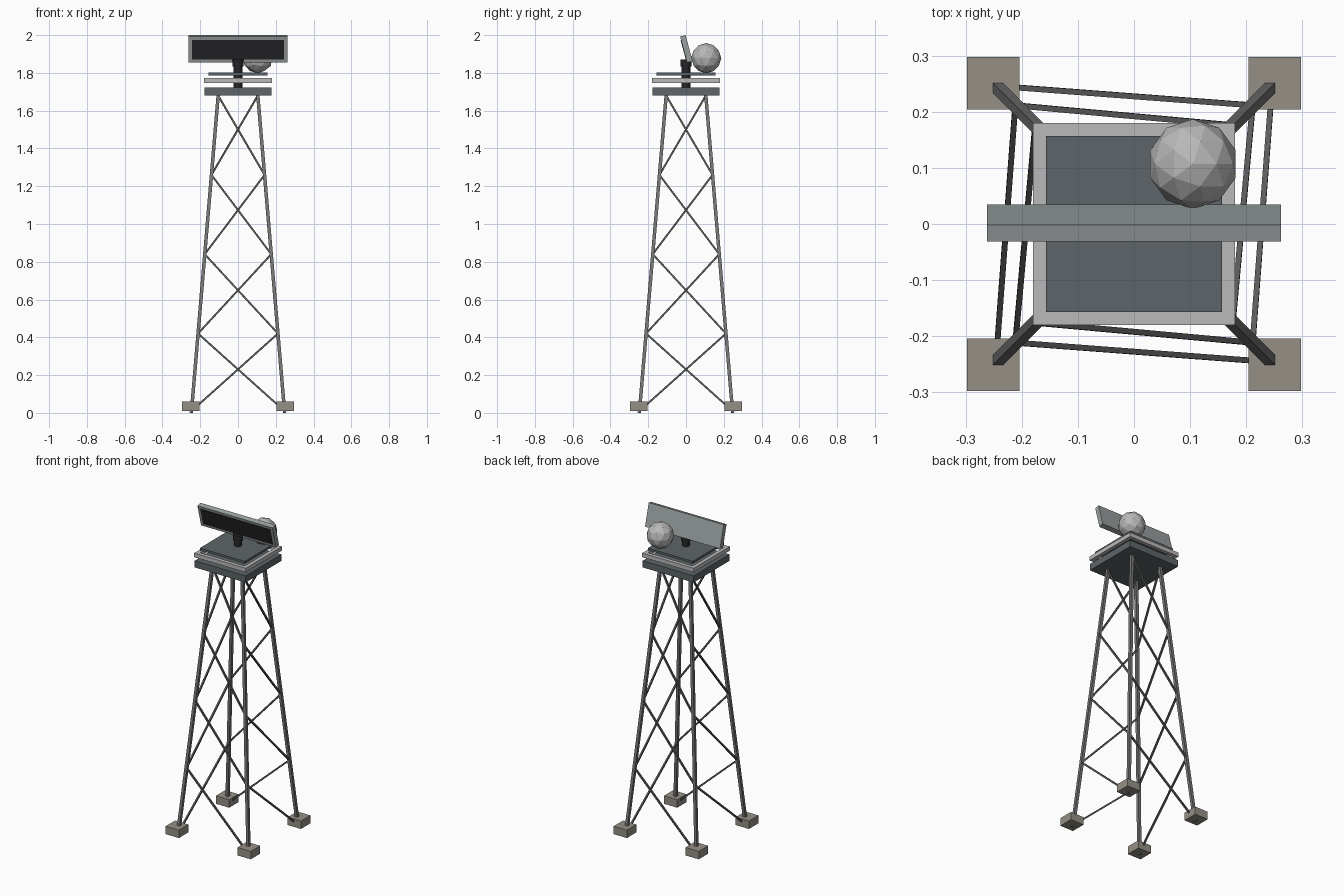
import bpy, math
from mathutils import Vector

if "Cube" in bpy.data.objects:
    bpy.data.objects.remove(bpy.data.objects["Cube"])


def material(name, rgb):
    m = bpy.data.materials.new(name)
    m.diffuse_color = (*rgb, 1)
    m.use_nodes = True
    m.node_tree.nodes["Principled BSDF"].inputs["Base Color"].default_value = m.diffuse_color
    return m


STEEL = material("steel", (0.19, 0.19, 0.19))
BRACE = material("brace_steel", (0.11, 0.11, 0.11))
CONCRETE = material("concrete", (0.30, 0.28, 0.24))
DECK = material("deck", (0.11, 0.13, 0.14))
RAIL = material("rail", (0.50, 0.49, 0.49))
BLACK = material("black", (0.02, 0.02, 0.022))
PANEL = material("panel", (0.32, 0.35, 0.35))
DOME = material("dome", (0.48, 0.48, 0.48))


def finish(name, mat):
    o = bpy.context.object
    o.name = name
    o.data.materials.append(mat)
    return o


def box(name, centre, size, mat, rot=(0, 0, 0)):
    bpy.ops.mesh.primitive_cube_add(size=1, location=centre, rotation=rot)
    bpy.context.object.scale = size
    return finish(name, mat)


def beam(name, a, b, width, mat):
    # square bar between two points, its sides kept square to the tower
    a, b = Vector(a), Vector(b)
    d = b - a
    z = d.normalized()
    side = Vector((1, 0, 0)) if abs(z.x) < 0.6 else Vector((0, 1, 0))
    y = z.cross(side).normalized()
    x = y.cross(z)
    o = box(name, (a + b) / 2, (width, width, d.length), mat)
    rot = o.matrix_world.to_3x3()
    for i in range(3):
        rot[i] = (x[i], y[i], z[i])
    o.rotation_euler = rot.to_euler()
    return o


def cylinder(name, z0, z1, r, mat):
    bpy.ops.mesh.primitive_cylinder_add(vertices=12, radius=r, depth=z1 - z0,
                                        location=(0, 0, (z0 + z1) / 2))
    return finish(name, mat)


TOP = 1.68
CORNERS = [(1, -1), (-1, -1), (-1, 1), (1, 1)]


def leg_point(i, z):
    r = 0.247 + (0.105 - 0.247) * z / TOP
    sx, sy = CORNERS[i % 4]
    return (sx * r, sy * r, z)


# Legs, footings and one rising diagonal per bay on every face
for i, (sx, sy) in enumerate(CORNERS):
    beam(f"leg_{i}", leg_point(i, 0.001), leg_point(i, TOP + 0.01), 0.018, STEEL)
    box(f"footing_{i}", (sx * 0.251, sy * 0.251, 0.035), (0.093, 0.093, 0.05), CONCRETE)
    for k in range(4):
        beam(f"brace_{i}_{k}", leg_point(i, max(0.01, 0.42 * k)),
             leg_point(i + 1, 0.42 * (k + 1)), 0.01, BRACE)

# Platform, rail frame and top plate
box("platform", (0, 0, 1.702), (0.356, 0.356, 0.042), DECK)
for s in (-1, 1):
    box("rail_x", (0, s * 0.168, 1.759), (0.36, 0.024, 0.026), RAIL)
    box("rail_y", (s * 0.168, 0, 1.759), (0.024, 0.312, 0.026), RAIL)
box("top_plate", (0, 0, 1.794), (0.314, 0.314, 0.014), DECK)

# Mast and swivel head
cylinder("mast", 1.72, 1.85, 0.023, BLACK)
cylinder("swivel_head", 1.835, 1.872, 0.029, BLACK)

# Tilted antenna panel with dark face
tilt = math.radians(15)
c = Vector((0, 0.002, 1.927))
box("antenna_panel", c, (0.524, 0.03, 0.143), PANEL, (tilt, 0, 0))
n = Vector((0, -math.cos(tilt), -math.sin(tilt)))
box("antenna_face", c + n * 0.0145, (0.486, 0.006, 0.108), BLACK, (tilt, 0, 0))

# Faceted dome
bpy.ops.mesh.primitive_ico_sphere_add(subdivisions=2, radius=0.08,
                                      location=(0.105, 0.107, 1.878))
finish("dome", DOME)
